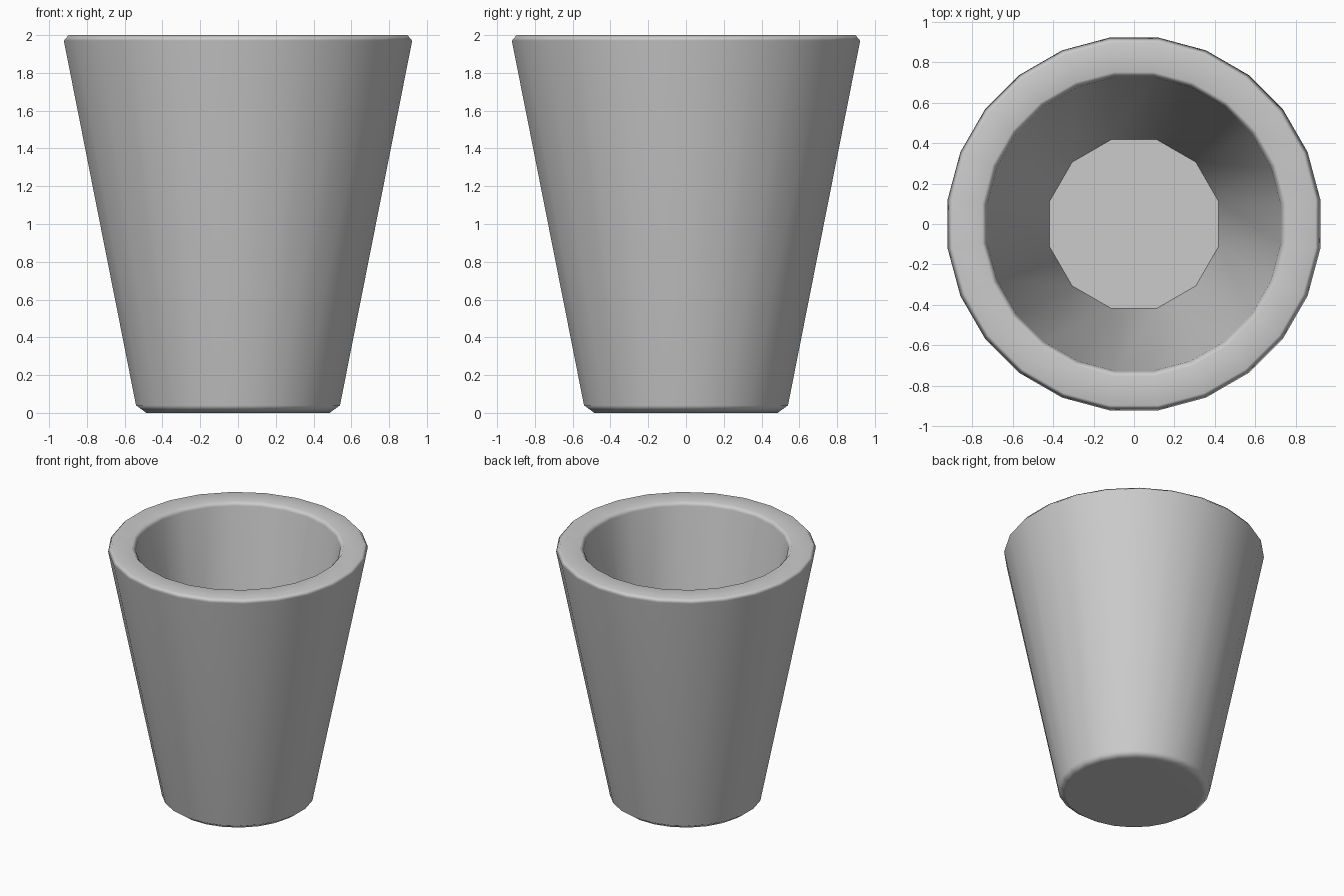
import bpy, bmesh, math

if "Cube" in bpy.data.objects:
    bpy.data.objects.remove(bpy.data.objects["Cube"])

SIDES = 24
bm = bmesh.new()


def ring(r, z, n=SIDES):
    # r is measured to the flat side, as seen in the front silhouette
    rad = r / math.cos(math.pi / n)
    return [bm.verts.new((rad * math.cos((i + 0.5) * 2 * math.pi / n),
                          rad * math.sin((i + 0.5) * 2 * math.pi / n), z))
            for i in range(n)]


# Profile from the base edge, up the outer wall, over the rim to the inside
profile = [(0.485, 0.0), (0.54, 0.04), (0.922, 1.97), (0.897, 2.0),
           (0.752, 2.0), (0.727, 1.97)]
rings = [ring(r, z) for r, z in profile]
for a, b in zip(rings, rings[1:]):
    for i in range(SIDES):
        j = (i + 1) % SIDES
        bm.faces.new((a[i], a[j], b[j], b[i]))

# Inner wall narrows from 24 sides to a 12-sided floor
top, floor = rings[-1], ring(0.418, 0.2, 12)
for k in range(12):
    n = (k + 1) % 12
    bm.faces.new((top[2 * k], top[2 * k + 1], floor[k]))
    bm.faces.new((top[2 * k + 1], top[2 * n], floor[n], floor[k]))

# Caps
bm.faces.new(floor)
bm.faces.new(rings[0][::-1])
bmesh.ops.recalc_face_normals(bm, faces=bm.faces)

mesh = bpy.data.meshes.new("tapered_cup")
bm.to_mesh(mesh)
bm.free()
cup = bpy.data.objects.new("tapered_cup", mesh)
bpy.context.collection.objects.link(cup)

# Soft rim and base edge, flat bottom
bpy.context.view_layer.objects.active = cup
cup.select_set(True)
bpy.ops.object.shade_smooth_by_angle(angle=math.radians(65))
weighted = cup.modifiers.new("weighted_normals", 'WEIGHTED_NORMAL')
weighted.keep_sharp = True
